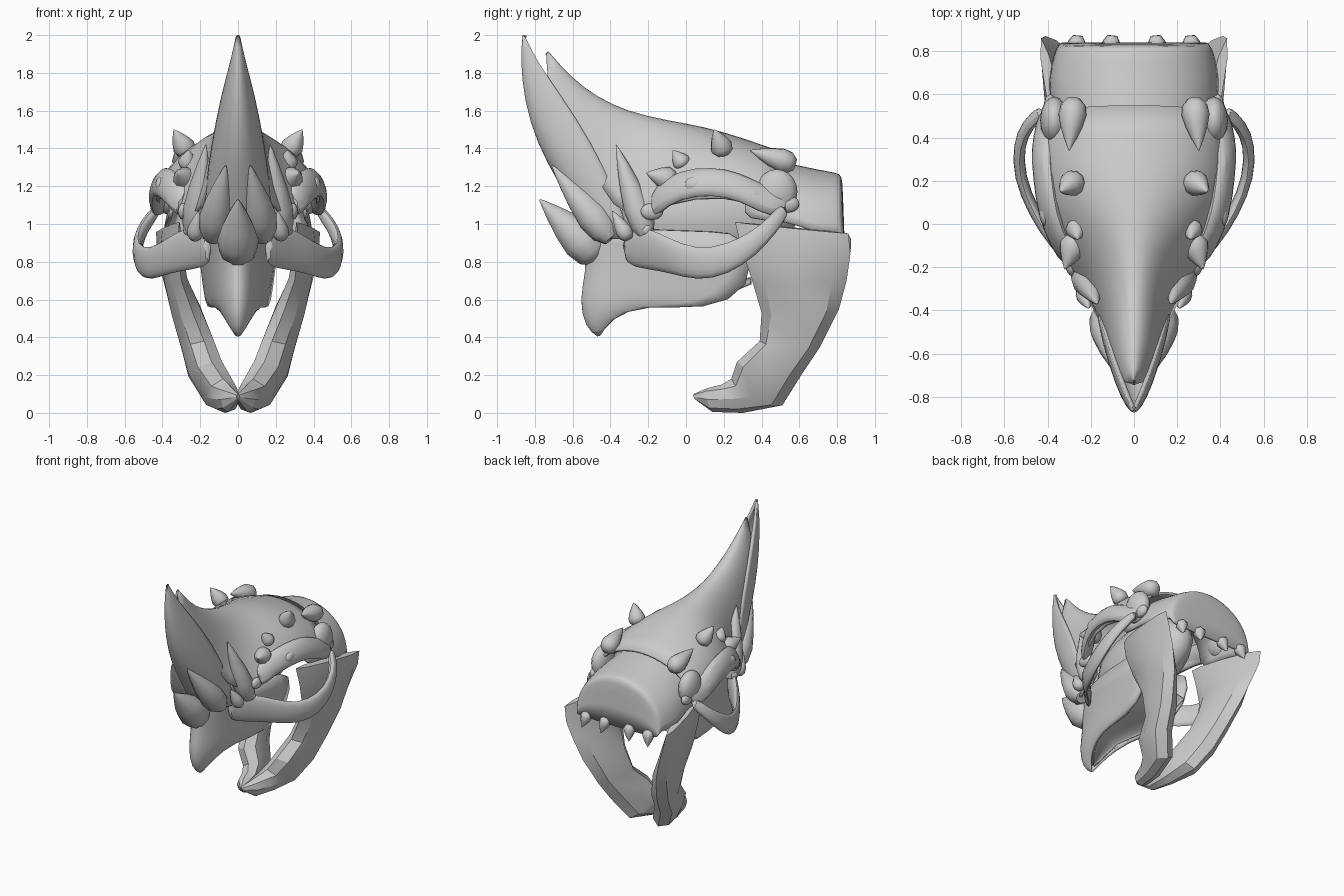
import bpy
import bmesh
from math import sin, cos, pi
from mathutils import Vector

default_cube = bpy.data.objects.get("Cube")
if default_cube:
    bpy.data.objects.remove(default_cube, do_unlink=True)

bone = bpy.data.materials.new("bone_grey")
bone.use_nodes = True
grey = (0.6, 0.6, 0.6, 1)
bone.diffuse_color = grey
bone.node_tree.nodes["Principled BSDF"].inputs["Base Color"].default_value = grey


def finish(name, bm, angle=40, mirror=False, subdivide=0, shell=0):
    """Turn a bmesh into a shaded, coloured object with its modifiers."""
    bmesh.ops.remove_doubles(bm, verts=bm.verts, dist=0.0005)
    bmesh.ops.recalc_face_normals(bm, faces=bm.faces)
    mesh = bpy.data.meshes.new(name)
    bm.to_mesh(mesh)
    bm.free()
    mesh.materials.append(bone)
    obj = bpy.data.objects.new(name, mesh)
    bpy.context.collection.objects.link(obj)
    bpy.ops.object.select_all(action="DESELECT")
    obj.select_set(True)
    bpy.context.view_layer.objects.active = obj
    bpy.ops.object.shade_smooth_by_angle(angle=angle * pi / 180)
    if mirror:
        obj.modifiers.new("Mirror", "MIRROR")
    if subdivide:
        smoother = obj.modifiers.new("Subdivision", "SUBSURF")
        smoother.levels = smoother.render_levels = subdivide
    if shell:
        solid = obj.modifiers.new("Solidify", "SOLIDIFY")
        solid.thickness = shell
        solid.offset = -1


def skin(bm, rings, closed):
    """Join neighbouring rows of points with quads."""
    rows = [[bm.verts.new(point) for point in ring] for ring in rings]
    for lower, upper in zip(rows, rows[1:]):
        count = len(lower)
        for i in range(count if closed else count - 1):
            j = (i + 1) % count
            bm.faces.new((lower[i], lower[j], upper[j], upper[i]))
    if closed:
        bm.faces.new(rows[0])
        bm.faces.new(rows[-1])


def arch(name, rows, steps=6, subdivide=1):
    """Symmetric shell: each row is crest y, crest z, half width, edge y, edge z."""
    bm = bmesh.new()
    rings = []
    for crest_y, crest_z, width, edge_y, edge_z in rows:
        ring = []
        for i in range(-steps, steps + 1):
            turn = i / steps * pi / 2
            fall = 1 - cos(turn)
            ring.append((width * sin(turn),
                         crest_y + (edge_y - crest_y) * fall,
                         crest_z + (edge_z - crest_z) * fall))
        rings.append(ring)
    skin(bm, rings, closed=False)
    finish(name, bm, angle=60, subdivide=subdivide, shell=0.02)


def band(name, sections, sides=8, angle=40, subdivide=0):
    """Mirrored flat tube; a section is two opposite edges and a half thickness."""
    bm = bmesh.new()
    sections = [(Vector(a), Vector(b), thick) for a, b, thick in sections]
    middles = [(a + b) / 2 for a, b, thick in sections]
    rings = []
    for i, (a, b, thick) in enumerate(sections):
        ahead = middles[min(i + 1, len(middles) - 1)]
        behind = middles[max(i - 1, 0)]
        normal = (b - a).cross(ahead - behind).normalized()
        rings.append([middles[i] + (b - a) / 2 * cos(t) + normal * thick * sin(t)
                      for t in (2 * pi * k / sides for k in range(sides))])
    skin(bm, rings, closed=True)
    finish(name, bm, angle=angle, mirror=True, subdivide=subdivide)


def spike(name, base, tip, radius, mirror=True, sides=10):
    """Pointed horn with a swollen base."""
    base, tip = Vector(base), Vector(tip)
    axis = tip - base
    turn = Vector((0, 0, 1)).rotation_difference(axis)
    bm = bmesh.new()
    rings = []
    for t, r in ((-.08, .5), (.05, .9), (.25, 1), (.5, .78), (.75, .45), (.93, .16), (1, .03)):
        rings.append([base + axis * t
                      + turn @ Vector((radius * r * cos(a), radius * r * sin(a), 0))
                      for a in (2 * pi * k / sides for k in range(sides))])
    skin(bm, rings, closed=True)
    finish(name, bm, angle=60, mirror=mirror)


def lump(name, centre, size, mirror=True):
    """Smooth ellipsoid."""
    bm = bmesh.new()
    bmesh.ops.create_uvsphere(bm, u_segments=16, v_segments=10, radius=1)
    for vert in bm.verts:
        vert.co = Vector(c + s * v for c, s, v in zip(centre, size, vert.co))
    finish(name, bm, angle=60, mirror=mirror)


# Skull roof sweeping forward and up into the rear horn
arch("skull_roof", [
    (-.73, 1.915, .01, -.74, 1.89),
    (-.6, 1.77, .07, -.73, 1.68),
    (-.47, 1.675, .115, -.59, 1.45),
    (-.31, 1.6, .155, -.45, 1.2),
    (-.1, 1.555, .23, -.32, 1),
    (.1, 1.52, .37, -.1, 1.12),
    (.3, 1.46, .45, .2, 1.16),
    (.55, 1.37, .42, .5, 1.06)])

# Front horn, a curved blade covering the forehead
arch("front_horn", [
    (-.865, 2, .012, -.85, 1.99),
    (-.878, 1.88, .04, -.79, 1.86),
    (-.86, 1.65, .09, -.66, 1.68),
    (-.79, 1.42, .14, -.5, 1.43),
    (-.68, 1.22, .175, -.38, 1.18),
    (-.5, .92, .19, -.29, .92)])

# Back of the skull, with a steep rear wall and ragged lower edge
arch("rear_skull", [
    (.35, 1.36, .37, .3, 1.02),
    (.57, 1.32, .38, .55, 1.02),
    (.7, 1.29, .4, .66, .96),
    (.8, 1.275, .37, .79, .95),
    (.825, 1.26, .36, .81, .95),
    (.83, 1.2, .355, .82, .94),
    (.84, .9, .34, .84, .91)])
for side_x in (.1, .26):
    spike("rear_wall_point", (side_x, .825, .93), (side_x + .02, .865, .83), .045, sides=6)

# Snout ending in a downturned beak, closed below by the palate
arch("snout", [
    (-.47, .405, .015, -.45, .41),
    (-.535, .45, .07, -.4, .5),
    (-.57, .6, .12, -.22, .575),
    (-.535, .75, .165, .1, .54),
    (-.55, .86, .185, .36, .65),
    (-.5, .98, .22, .34, .95)])
arch("palate", [
    (-.46, .47, .02, -.45, .44),
    (-.3, .61, .11, -.3, .59),
    (.08, .62, .15, .08, .58),
    (.34, .72, .17, .34, .69)], subdivide=0)
lump("braincase", (0, .12, 1.04), (.19, .47, .26), mirror=False)

# Cheekbone arch around each eye socket: upper edge, lower edge
band("cheekbone", [
    ((.15, -.34, 1), (.13, -.34, .77), .03),
    ((.26, -.22, 1), (.23, -.2, .75), .03),
    ((.37, -.1, .94), (.37, -.08, .73), .03),
    ((.47, .05, .87), (.46, .06, .69), .03),
    ((.535, .22, .9), (.53, .22, .72), .03),
    ((.53, .35, .97), (.54, .38, .83), .03),
    ((.49, .44, 1.04), (.5, .48, .95), .03),
    ((.41, .5, 1.12), (.42, .56, 1.06), .03)], subdivide=1)

# Brow ridge: a heavy rim with a knobbly edge
rim = [(.3, -.18, 1.04), (.36, -.1, 1.13), (.42, .05, 1.18),
       (.44, .22, 1.17), (.45, .34, 1.12), (.43, .45, 1.06), (.4, .54, 1.08)]
lift = Vector((-.06, 0, .13))
band("brow_ridge", [(Vector(p) + lift, Vector(p) - lift / 4, .045) for p in rim],
     subdivide=1)
for point in rim[::2]:
    lump("brow_knob", Vector(point) + lift / 5, (.03, .06, .045))
lump("brow_corner", (.37, .48, 1.17), (.065, .11, .12))

# Brow spikes, front to back
spike("front_brow_spike", (.27, -.07, 1.23), (.32, -.21, 1.27), .065)
spike("middle_brow_spike", (.27, -.01, 1.31), (.26, -.07, 1.39), .05)
spike("upper_brow_spike", (.27, .2, 1.38), (.34, .15, 1.5), .06)
spike("rear_brow_spike", (.28, .56, 1.32), (.3, .34, 1.39), .065)

# Nose and cheek horns
spike("nose_horn", (0, -.48, .84), (0, -.775, 1.13), .11, mirror=False)
spike("side_nose_horn", (.13, -.42, .95), (.065, -.71, 1.31), .09)
spike("tall_cheek_horn", (.23, -.22, .97), (.17, -.37, 1.42), .075)
spike("small_cheek_horn", (.23, -.31, .93), (.21, -.39, 1.07), .045)
lump("cheek_nub", (.26, -.21, .97), (.03, .03, .035))

# Lower jaw, each half tapering to a shared chin point: front edge, rear edge
band("lower_jaw", [
    ((.31, .26, 1.01), (.43, .86, .95), .03),
    ((.32, .29, .88), (.41, .87, .84), .05),
    ((.3, .35, .7), (.36, .85, .7), .06),
    ((.24, .4, .53), (.31, .81, .55), .08),
    ((.18, .39, .38), (.25, .71, .35), .09),
    ((.14, .27, .27), (.21, .61, .2), .095),
    ((.08, .24, .18), (.12, .51, .04), .085),
    ((.05, .19, .15), (.07, .3, 0), .07),
    ((.03, .11, .13), (.05, .14, .005), .05),
    ((0, .04, .1), (0, .05, .07), .01)], angle=30)
